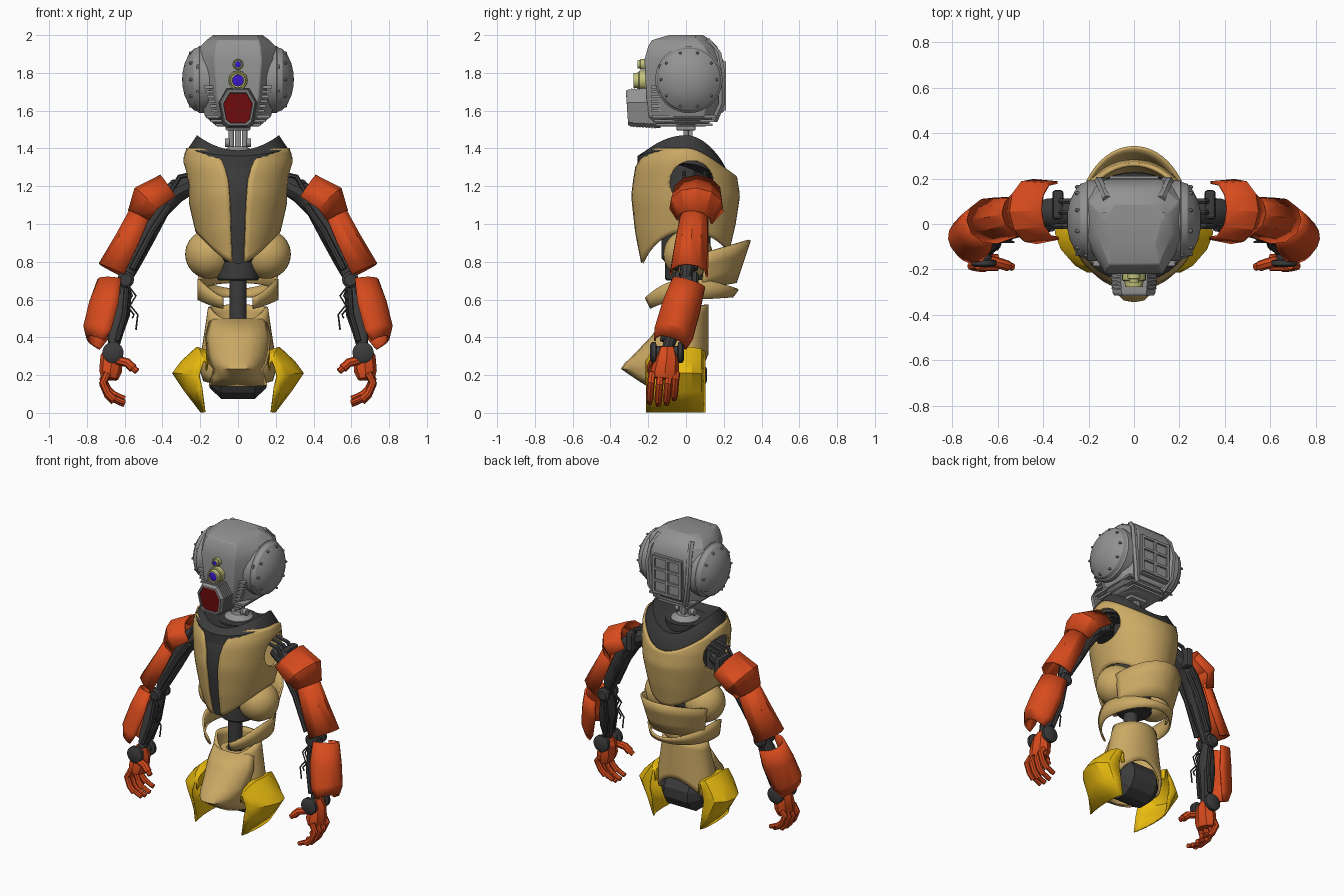
import bpy, bmesh
from math import sin, cos, pi, acos, radians
from mathutils import Vector as V

if "Cube" in bpy.data.objects:
    bpy.data.objects.remove(bpy.data.objects["Cube"])

def mat(name, r, g, b):
    m = bpy.data.materials.new(name)
    m.diffuse_color = (r, g, b, 1)
    m.use_nodes = True
    m.node_tree.nodes["Principled BSDF"].inputs["Base Color"].default_value = m.diffuse_color
    return m

TAN, DARK = mat("tan", .60, .40, .13), mat("dark", .045, .045, .045)
ORANGE, YELLOW = mat("orange", .68, .07, .012), mat("yellow", .82, .5, .005)
GREY, RED = mat("grey", .29, .29, .29), mat("red", .17, .004, .004)
BLUE, CREAM = mat("blue", .04, .01, .6), mat("cream", .55, .55, .2)

def lerp(tab, x):
    for (a, p), (b, q) in zip(tab, tab[1:]):
        if x <= b:
            return p + (q - p) * max(0, (x - a) / (b - a))
    return tab[-1][1]

def grid(name, rows, m, closed=True, cap=True, thick=0, mirror=False, angle=35, bevel=0):
    """Skin rows of points into a surface."""
    bm = bmesh.new()
    vs = [[bm.verts.new(p) for p in r] for r in rows]
    n = len(rows[0])
    for a, b in zip(vs, vs[1:]):
        for i in range(n if closed else n - 1):
            j = (i + 1) % n
            bm.faces.new((a[i], a[j], b[j], b[i]))
    if closed and cap:
        bm.faces.new(vs[0])
        bm.faces.new(vs[-1])
    bmesh.ops.remove_doubles(bm, verts=bm.verts, dist=1e-5)
    bmesh.ops.recalc_face_normals(bm, faces=bm.faces)
    me = bpy.data.meshes.new(name)
    bm.to_mesh(me)
    bm.free()
    if angle:
        me.shade_smooth()
        me.set_sharp_from_angle(angle=radians(angle))
    me.materials.append(m)
    ob = bpy.data.objects.new(name, me)
    bpy.context.collection.objects.link(ob)
    if mirror:
        ob.modifiers.new("mirror", 'MIRROR')
    if thick:
        s = ob.modifiers.new("solid", 'SOLIDIFY')
        s.thickness, s.offset = thick, 0
    if bevel:
        b = ob.modifiers.new("bevel", 'BEVEL')
        b.width, b.segments = bevel, 2
    return ob

def spin(name, o, axis, prof, m, n=24, **k):
    """Revolve (distance, radius) pairs about an axis through o."""
    ax = V(axis).normalized()
    u = ax.orthogonal().normalized()
    w = ax.cross(u)
    return grid(name, [[V(o) + ax * d + (u * cos(2*pi*i/n) + w * sin(2*pi*i/n)) * r
                        for i in range(n)] for d, r in prof], m, **k)

def limb(name, st, m, n=10, arc=None, **k):
    """Tube, or outward-facing arc, along stations (x, y, z, half depth, half width)."""
    rows, c = [], [V(s[:3]) for s in st]
    for i, s in enumerate(st):
        d = (c[min(i+1, len(c)-1)] - c[max(i-1, 0)]).normalized()
        u = d.cross(V((0, 1, 0))).normalized()
        w = u.cross(d)
        ts = [radians(-arc + 2*arc*j/n) for j in range(n+1)] if arc else [2*pi*j/n for j in range(n)]
        rows.append([c[i] + u*s[3]*cos(t) + w*s[4]*sin(t) for t in ts])
    return grid(name, rows, m, closed=not arc, **k)

def rod(name, pts, r, m=DARK, n=6, **k):
    return limb(name, [(*p, r, r) for p in pts], m, n, mirror=True, **k)

def box(name, c, s, m, **k):
    x, y, z = (q/2 for q in s)
    return grid(name, [[V(c) + V(p) for p in ((-x, -y, h), (x, -y, h), (x, y, h), (-x, y, h))]
                       for h in (-z, z)], m, angle=0, **k)

# Torso surface: half width, front depth and back depth by height
RX = [(.8, .17), (.95, .215), (1.1, .25), (1.25, .272), (1.34, .283), (1.42, .262)]
YF = [(.8, .235), (.95, .265), (1.15, .287), (1.3, .27), (1.4, .22)]
YB = [(.85, .22), (1, .255), (1.15, .278), (1.25, .262), (1.38, .2)]
def body(t, z, k=1.0):
    s = sin(t)
    return V((lerp(RX, z)*cos(t)*k, s*k*(lerp(YF, z) if s < 0 else lerp(YB, z)), z))
def span(t, f, side, b):
    s = sin(t)
    return side + ((f if s < 0 else b) - side) * s * s

# Torso shell with open front and arm holes
WID = [(0, .05), (.5, .045), (.72, .052), (.88, .075), (.94, .11), (1, .19)]
rows = []
for i in range(19):
    v = i / 18
    t0 = -acos(lerp(WID, v) / .27)
    row = []
    for j in range(25):
        t = t0 + (pi/2 - t0) * j / 24
        lo, hi = span(t, .79, .96, .86), span(t, 1.40, 1.40, 1.25)
        row.append(body(t, lo + (hi - lo)*v))
    rows.append(row)
shell = grid("torso_shell", rows, TAN, closed=False, thick=.016, mirror=True)
cut = spin("arm_hole_cutter", (-.5, .03, 1.22), (1, 0, 0), [(0, .115), (1, .115)], DARK, 32)
cut.hide_render = True
cut.hide_set(True)
b = shell.modifiers.new("arm_holes", 'BOOLEAN')
b.operation, b.object, b.solver = 'DIFFERENCE', cut, 'EXACT'

# Dark chest panel, collar and inner column
TP = [radians(-160 + 140*j/20) for j in range(21)]
grid("chest_panel", [[body(t, lo + (1.38 - lo)*i/12, .965) for t in TP for lo in [span(t, .79, .97, .9)]]
                     for i in range(13)], DARK, closed=False)
N = 40
T = [2*pi*i/N for i in range(N)]
def collar(k, f, s, bk):
    return [V((x.x, x.y, span(t, f, s, bk))) for t in T for x in [body(t, 1.3, k)]]
grid("collar", [collar(.96, 1.28, 1.32, 1.2), collar(.95, 1.36, 1.40, 1.27), collar(.78, 1.39, 1.47, 1.34),
                collar(.55, 1.37, 1.41, 1.33), collar(.3, 1.37, 1.37, 1.34)], DARK, cap=True)
spin("inner_column", (0, 0, 0), (0, 0, 1), [(.7, .1), (.71, .11), (.8, .11), (.82, .13), (1.38, .13)], DARK)
spin("waist_post", (0, -.03, 0), (0, 0, 1), [(.46, .03), (.48, .045), (.72, .045)], DARK)

# Side balls
spin("side_ball", (.15, .01, .84), (0, 0, 1), [(-.13*cos(pi*i/16), .13*sin(pi*i/16)) for i in range(17)],
     TAN, 32, mirror=True)

# Back skirt and open waist band
TB = [radians(18 + 144*i/24) for i in range(25)]
grid("back_skirt", [[V((cos(t)*(.2 + .045*v), sin(t)*(.262 + .075*v), .64 + .05*sin(t) + v*(.18 + .045*sin(t))))
                     for t in TB] for v in (0, .33, .66, 1)], TAN, closed=False, thick=.014)
TW = [radians(-68 + 316*i/40) for i in range(41)]
grid("waist_band", [[V((cos(t)*.21, sin(t)*((.215 if sin(t) < 0 else .26) + .015*v), span(t, .57, .655, .635)
                        + v*span(t, .025, .055, .02))) for t in TW] for v in (-1, 0, 1)],
     TAN, closed=False, thick=.012)

# Pelvis shell, front plate and hip drum
PX = [(.14, .17), (.25, .2), (.4, .175), (.57, .15)]
PF = [(.14, .19), (.23, .2), (.37, .15), (.5, .1), (.57, .08)]
rows = []
for i in range(9):
    row = []
    for t in T:
        lo, hi = span(t, .14, .17, .31), span(t, .48, .56, .575)
        z = lo + (hi - lo)*i/8
        row.append(V((lerp(PX, z)*cos(t), sin(t)*(lerp(PF, z) if sin(t) < 0 else .112), z)))
    rows.append(row)
grid("pelvis_shell", rows, TAN, cap=False, thick=.014)
PL = [(.495, .145, -.11, .07), (.4, .168, -.18, .11), (.3, .155, -.275, .16), (.26, .145, -.318, .18),
      (.234, .125, -.338, .18), (.19, .135, -.27, .13), (.145, .15, -.2, .09)]
grid("pelvis_front_plate", [[(hw*q, y + d*abs(q)**3, z) for q in (-1, -.85, -.65, -.35, 0, .35, .65, .85, 1)]
                            for z, hw, y, d in PL], TAN, closed=False, thick=.014, angle=35)
spin("hip_drum", (-.15, -.015, .2), (1, 0, 0), [(0, .07), (.06, .13), (.24, .13), (.3, .07)], DARK, 12, angle=0)
spin("pelvis_socket", (0, -.02, .46), (0, 0, 1), [(0, .1), (.03, .1), (.03, .06), (0, .06)], TAN)

# Hip pads
HP = [(.155, .26), (.168, .33), (.22, .345), (.3, .27), (.345, .21), (.28, .115), (.195, .004)]
grid("hip_pad", [[(.17 + (x - .17)*k, y, .17 + (z - .17)*h if z > .1 else z) for x, z in HP]
                 for y, k, h in ((-.21, .2, .6), (-.18, .5, .85), (-.11, .85, 1), (-.04, 1, 1), (.03, .92, 1),
                                 (.08, .6, .95), (.1, .2, .85))],
     YELLOW, closed=False, thick=.008, mirror=True, angle=25)

# Head
def head_ring(z, wf, wb, yf, yb):
    h = [(wf, yf), (wb, yf + .14), (wb, yb - .07), (wb*.6, yb)]
    return [(x, y, z) for x, y in h] + [(-x, y, z) for x, y in h[::-1]]
grid("head", [head_ring(*a) for a in ((1.515, .07, .11, -.16, .1), (1.57, .09, .175, -.2, .165),
     (1.68, .11, .2, -.21, .19), (1.87, .125, .215, -.22, .195), (1.94, .118, .2, -.2, .165),
     (1.975, .11, .165, -.18, .13), (2, .095, .13, -.09, .09))], GREY, bevel=.008, angle=25)
EAR = (0, .015, 1.765)
spin("ear_dome", EAR, (1, 0, 0), [(.15, .178), (.205, .178), (.212, .17), (.235, .163), (.262, .13), (.283, .085),
     (.293, .04), (.296, 0)], GREY, 36, mirror=True, angle=25)
for i in range(10):
    a = 2*pi*i/10
    spin("ear_rivet", (.235, .015 + .148*cos(a), 1.765 + .148*sin(a)), (1, 0, 0), [(0, .008), (.02, .008), (.024, .004)],
         GREY, 8, mirror=True)
box("ear_bracket", (.205, -.13, 1.77), (.03, .03, .15), GREY, mirror=True, bevel=.006)

# Back grille of the head
box("grille_panel", (0, .185, 1.73), (.23, .03, .28), GREY, bevel=.008)
for x in (-.1, 0, .1):
    box("grille_post", (x, .2, 1.73), (.018, .025, .26), GREY)
for i in range(4):
    box("grille_bar", (0, .2, 1.61 + .08*i), (.21, .025, .016), GREY)
limb("grille_rail", [(.12, .11, 1.97, .02, .02), (.145, .17, 1.9, .02, .02), (.155, .19, 1.8, .02, .02),
                     (.14, .19, 1.64, .02, .02), (.1, .15, 1.55, .02, .02)], GREY, 6, mirror=True)

# Jaw and muzzle
for i in range(3):
    box("jaw_plate", (0, -.01, 1.525 + .022*i), (.24 + .05*i, .3 + .02*i, .014), GREY)
MZ = [(.055, .1), (.095, .03), (.075, -.075), (.05, -.095)]
MZ += [(-x, z) for x, z in MZ[::-1]]
def muzzle(y, k):
    return [(x*k, y - .06*z, 1.612 + z*k) for x, z in MZ]
grid("muzzle", [muzzle(-.14, 1.1), muzzle(-.3, 1), muzzle(-.312, .93), muzzle(-.312, .83), muzzle(-.3, .8)], GREY, angle=0)
grid("mouth", [muzzle(-.29, .8), muzzle(-.306, .8)], RED, angle=0)
for i in range(8):
    y = -.285 + .016*i
    grid("muzzle_rib", [muzzle(y, 1.05 + .01*i), muzzle(y + .007, 1.05 + .01*i)], GREY, angle=0)
for i in range(6):
    z = 1.6 + .025*i
    box("cheek_vent", (.115 + .008*i, -.16, z), (.05, .05, .014), GREY, mirror=True)

# Eyes
for nm, z, r, y in (("main_eye", 1.76, .052, -.2), ("small_eye", 1.845, .028, -.215)):
    spin(nm + "_rim", (0, y, z), (0, -1, 0), [(0, r), (r*.9, r), (r, r*.9), (r, r*.8), (r*1.5, r*.75), (r*1.5, r*.6), (r, r*.55)],
         CREAM, 24)
    spin(nm + "_lens", (0, y, z), (0, -1, 0), [(0, r*.58), (r*1.35, r*.58), (r*1.5, 0)], BLUE, 20)

# Neck
spin("neck_base", (0, .01, 0), (0, 0, 1), [(1.35, .09), (1.385, .09), (1.4, .06), (1.41, .05), (1.41, 0)], GREY)
rod("neck_rod", [(.035, .0, 1.4), (.035, .0, 1.55)], .014, GREY, 12)
spin("neck_knuckle", (.045, 0, 1.43), (1, 0, 0), [(0, .022), (.025, .022)], GREY, 16, mirror=True)
box("neck_core", (0, .02, 1.47), (.03, .03, .16), GREY)
box("neck_top", (0, .0, 1.51), (.13, .1, .03), GREY, bevel=.006)

# Arm mechanism
limb("upper_arm_frame", [(.25, .05, 1.21, .05, .05), (.33, .05, 1.17, .06, .07), (.42, .045, 1.08, .06, .06),
     (.5, .03, .93, .06, .055), (.56, .01, .8, .05, .045), (.59, 0, .71, .03, .03)], DARK, 10, mirror=True)
limb("forearm_frame", [(.6, 0, .7, .03, .04), (.61, -.02, .63, .045, .05), (.625, -.04, .53, .055, .05),
     (.65, -.07, .43, .045, .04), (.66, -.1, .33, .025, .03)], DARK, 10, mirror=True)
box("shoulder_block", (.335, .085, 1.17), (.05, .13, .13), DARK, mirror=True, bevel=.015)
for dy in (-.03, .03, .08):
    rod("shoulder_rod", [(.22, dy + .02, 1.27), (.31, dy + .02, 1.25), (.38, dy + .02, 1.13)], .013)
for dy in (-.055, .045):
    rod("arm_piston", [(.36, dy + .04, 1.1), (.45, dy + .03, .97), (.56, dy, .76)], .018, n=8)
    rod("forearm_piston", [(.59, dy - .01, .66), (.6, dy - .04, .52), (.64, dy - .07, .38)], .014, n=8)
for nm, c, r, h in (("elbow_wheel", (.595, .065, .705), .044, .13), ("wrist_wheel", (.662, -.01, .32), .056, .18)):
    spin(nm, c, (0, -1, 0), [(0, r*.7), (.01, r), (.03, r), (.035, r*.6), (h - .035, r*.6), (h - .03, r), (h - .01, r), (h, r*.7)],
         DARK, 20, mirror=True)
for a, e in ((.53, .44), (.55, .5)):
    rod("elbow_cable", [(.585, -.06, .68), (a + .01, -.07, .62), (a + .04, -.08, .57), (a, -.08, .52), (a + .01, -.08, e)], .005, n=5)
    rod("cable_branch", [(a + .04, -.08, .57), (.59, -.08, .5)], .005, n=5)

# Arm armour
limb("shoulder_armour", [(.345, .06, 1.16, .115, .125), (.45, .055, 1.09, .135, .14), (.49, .045, 1.02, .1, .09)],
     ORANGE, 6, 100, thick=.012, mirror=True, angle=15)
limb("upper_arm_armour", [(.48, .045, 1.05, .09, .07), (.545, .03, .9, .105, .085), (.625, .015, .735, .12, .098)],
     ORANGE, 6, 100, thick=.012, mirror=True, angle=15)
limb("forearm_armour", [(.64, .015, .69, .1, .085), (.66, -.025, .56, .125, .098), (.7, -.065, .42, .12, .1),
     (.73, -.085, .365, .075, .085)], ORANGE, 10, 100, thick=.012, mirror=True, angle=25)

# Hands
limb("palm", [(.665, -.1, .35, .035, .045), (.668, -.1, .3, .06, .062), (.675, -.11, .22, .06, .075),
              (.68, -.115, .18, .045, .07)], ORANGE, 8, mirror=True, angle=25)
for i, y in enumerate((-.18, -.135, -.09, -.05)):
    d = (.01, 0, .005, .03)[i]
    rod("finger", [(.69, y, .21), (.715, y - .005, .15 + d), (.69, y - .01, .095 + d), (.655, y - .012, .06 + d)], .02, ORANGE, 8)
    rod("finger_tip", [(.665, y - .012, .075 + d), (.625, y - .012, .055 + d), (.6, y - .012, .045 + d)], .015, ORANGE, 8)
rod("thumb", [(.64, -.16, .28), (.585, -.175, .265), (.555, -.185, .235)], .024, ORANGE, 8)
rod("thumb_tip", [(.565, -.18, .245), (.535, -.19, .22)], .017, ORANGE, 8)
